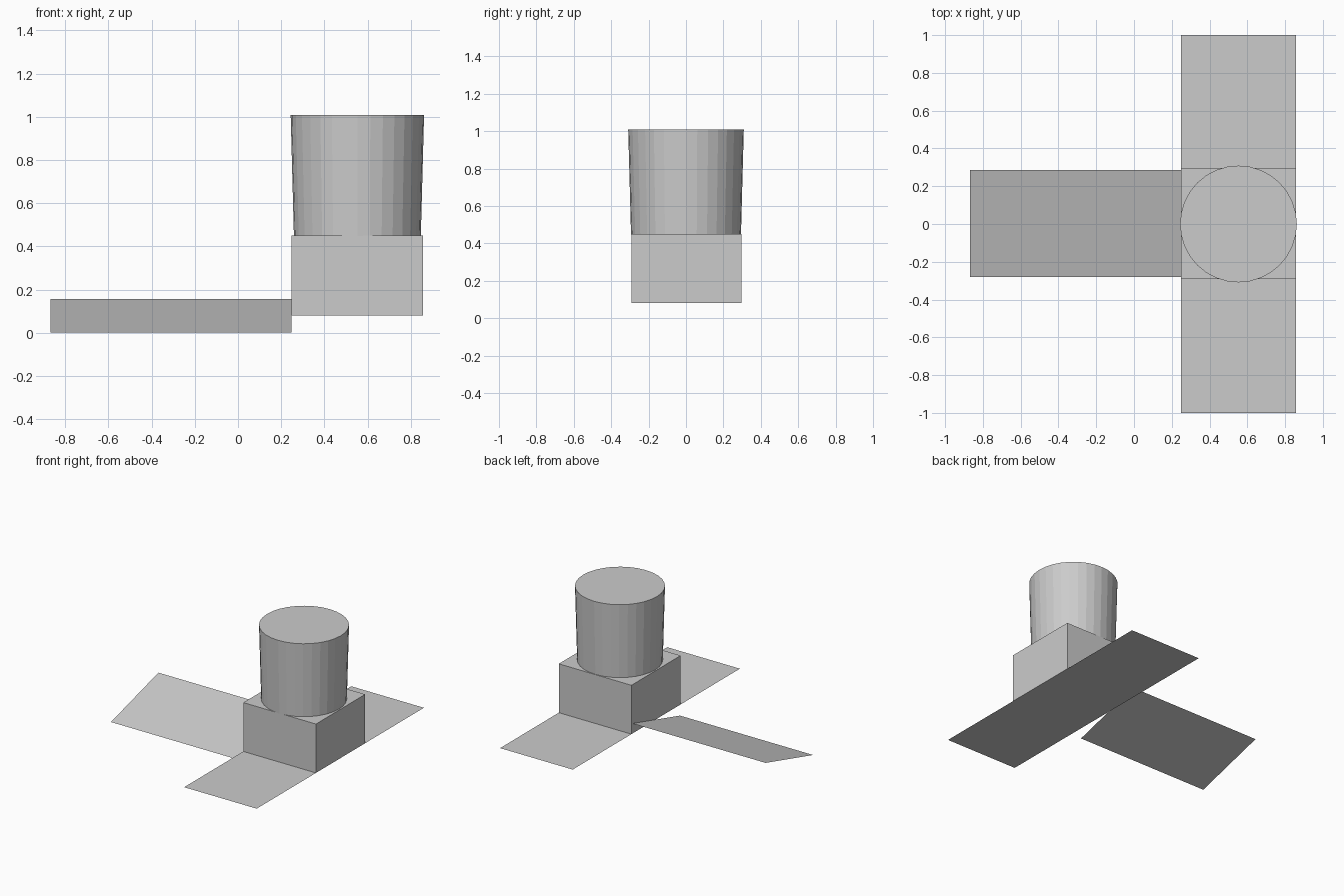
import bpy
import math

if "Cube" in bpy.data.objects:
    bpy.data.objects.remove(bpy.data.objects["Cube"])


def sheet(name, centre, size, tilt=0.0):
    """Thin single-face panel, optionally tilted about the x axis."""
    bpy.ops.mesh.primitive_plane_add(size=1, location=centre, rotation=(tilt, 0, 0))
    ob = bpy.context.object
    ob.name = name
    ob.scale = (size[0], size[1], 1)
    return ob


CX = 0.553  # x centre shared by the cross panel, block and drum

# Long flat panel running front to back
sheet("cross_panel", (CX, 0, 0.08), (0.608, 2.0))

# Side panel, its back edge raised
rise, run = 0.157, 0.568
sheet("tilted_side_panel", (-0.31, 0.003, rise / 2),
      (1.115, math.hypot(run, rise)), math.atan2(rise, run))

# Block standing on the flat panel
bpy.ops.mesh.primitive_cube_add(size=1, location=(CX, 0.003, 0.265))
block = bpy.context.object
block.name = "base_block"
block.scale = (0.608, 0.589, 0.37)

# Drum, slightly wider at the top
bottom, top = 0.448, 1.009
bpy.ops.mesh.primitive_cone_add(vertices=32, radius1=0.294, radius2=0.309,
                                depth=top - bottom,
                                location=(CX, 0, (bottom + top) / 2))
bpy.context.object.name = "drum"
